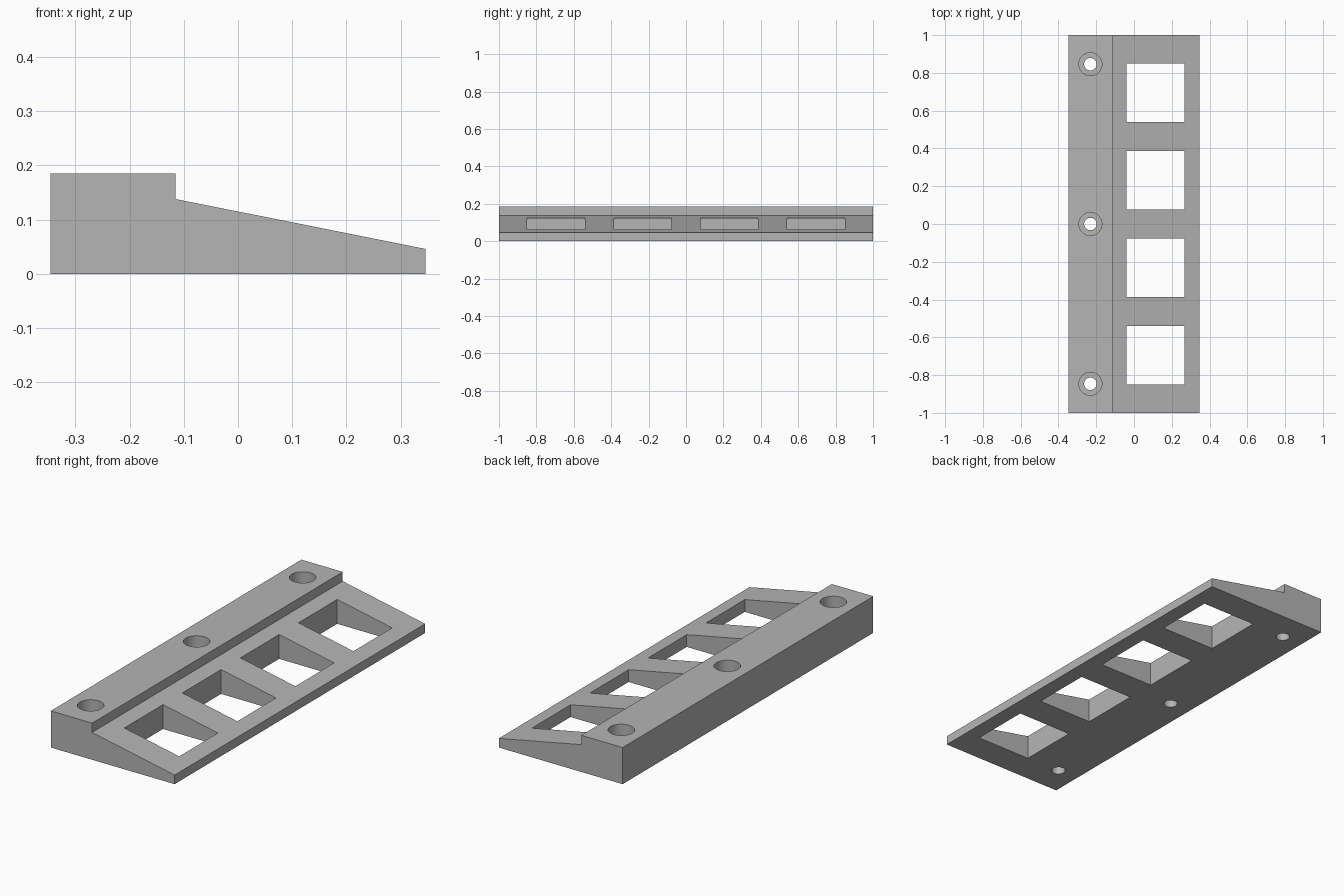
import bpy
import bmesh
from mathutils import Matrix, Vector

cube = bpy.data.objects.get("Cube")
if cube:
    bpy.data.objects.remove(cube, do_unlink=True)

grey = bpy.data.materials.new("plain grey")
grey.use_nodes = True
colour = (0.46, 0.46, 0.46, 1)
grey.diffuse_color = colour
grey.node_tree.nodes["Principled BSDF"].inputs["Base Color"].default_value = colour


def make_object(name, bm):
    bmesh.ops.recalc_face_normals(bm, faces=bm.faces)
    mesh = bpy.data.meshes.new(name)
    bm.to_mesh(mesh)
    bm.free()
    mesh.materials.append(grey)
    obj = bpy.data.objects.new(name, mesh)
    bpy.context.collection.objects.link(obj)
    return obj


def cut(target, cutter):
    mod = target.modifiers.new(cutter.name, 'BOOLEAN')
    mod.operation = 'DIFFERENCE'
    mod.solver = 'EXACT'
    mod.object = cutter
    bpy.context.view_layer.objects.active = target
    bpy.ops.object.modifier_apply(modifier=mod.name)
    bpy.data.objects.remove(cutter, do_unlink=True)


def hole_cutter(name, radius, bottom, top):
    bm = bmesh.new()
    for y in (-0.846, 0, 0.846):
        bmesh.ops.create_cone(
            bm, cap_ends=True, segments=48, radius1=radius, radius2=radius,
            depth=top - bottom,
            matrix=Matrix.Translation((-0.231, y, (top + bottom) / 2)))
    return make_object(name, bm)


# Wedge body with a raised mounting rail, extruded from its end profile
profile = [(-0.346, 0), (0.346, 0), (0.346, 0.046),
           (-0.115, 0.138), (-0.115, 0.185), (-0.346, 0.185)]
bm = bmesh.new()
end = bm.faces.new([bm.verts.new((x, -1, z)) for x, z in profile])
side = bmesh.ops.extrude_face_region(bm, geom=[end])
bmesh.ops.translate(bm, vec=Vector((0, 2, 0)),
                    verts=[g for g in side["geom"] if isinstance(g, bmesh.types.BMVert)])
body = make_object("wedge_bracket", bm)

# Row of four square windows through the slope
bm = bmesh.new()
for i in range(4):
    place = Matrix.Translation((0.113, (i - 1.5) * 0.4635, 0.1))
    bmesh.ops.create_cube(bm, size=1, matrix=place @ Matrix.Diagonal((0.307, 0.309, 0.6, 1)))
cut(body, make_object("window_cutter", bm))

# Counterbored screw holes through the rail
cut(body, hole_cutter("counterbore_cutter", 0.061, 0.065, 0.3))
cut(body, hole_cutter("screw_hole_cutter", 0.033, -0.1, 0.12))

# Smooth hole walls, sharp edges elsewhere
body.select_set(True)
bpy.context.view_layer.objects.active = body
bpy.ops.object.shade_smooth_by_angle(angle=0.2)
